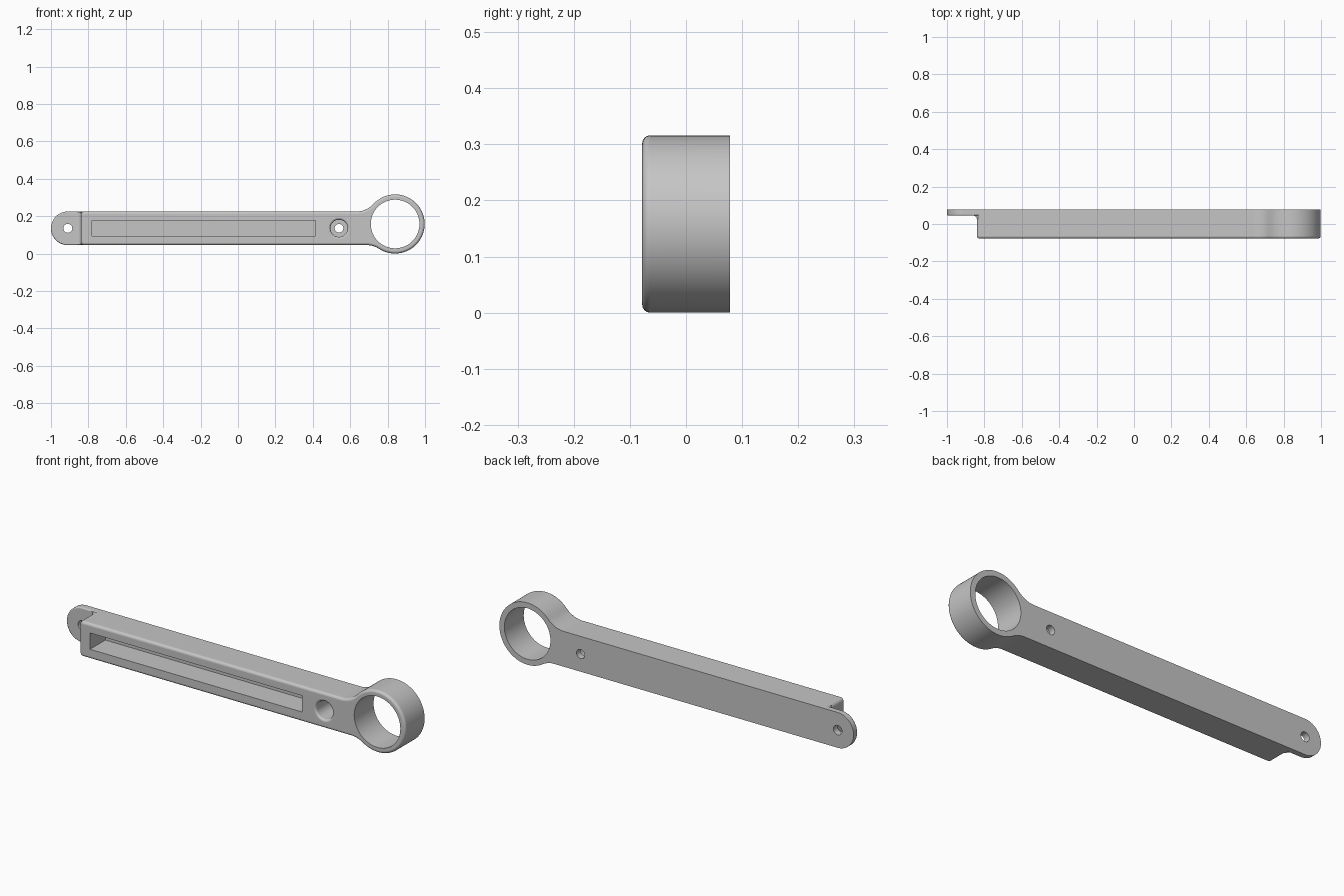
import bpy, bmesh
from math import sin, cos, pi, atan2, sqrt, radians

cube = bpy.data.objects.get("Cube")
if cube:
    bpy.data.objects.remove(cube, do_unlink=True)

FRONT, BACK, FLOOR = -0.078, 0.078, 0.045     # depth levels along y
LOW, HIGH, MID = 0.045, 0.225, 0.135          # bar edges and centre line
END = -0.84                                   # left end of the thick bar
RING_X, RING_Z, RING_R, BORE_R = 0.84, 0.158, 0.158, 0.13

grey = bpy.data.materials.new("plain grey")
grey.use_nodes = True
grey.diffuse_color = (0.56, 0.56, 0.56, 1)
grey.node_tree.nodes["Principled BSDF"].inputs["Base Color"].default_value = grey.diffuse_color


def arc(cx, cz, r, a, b, n):
    return [(cx + r * cos(a + (b - a) * i / n), cz + r * sin(a + (b - a) * i / n))
            for i in range(n + 1)]


def finish(name, bm):
    bmesh.ops.recalc_face_normals(bm, faces=bm.faces)
    mesh = bpy.data.meshes.new(name)
    bm.to_mesh(mesh)
    bm.free()
    mesh.materials.append(grey)
    obj = bpy.data.objects.new(name, mesh)
    bpy.context.collection.objects.link(obj)
    return obj


def prism(name, outline, start, end, round_front=0, upright=False):
    """Extrude an x-z outline along y, or an x-y outline along z if upright."""
    bm = bmesh.new()
    place = (lambda p, d: (p[0], p[1], d)) if upright else (lambda p, d: (p[0], d, p[1]))
    first = [bm.verts.new(place(p, start)) for p in outline]
    last = [bm.verts.new(place(p, end)) for p in outline]
    front = bm.faces.new(first)
    bm.faces.new(last)
    for i in range(len(outline)):
        j = (i + 1) % len(outline)
        bm.faces.new((first[i], first[j], last[j], last[i]))
    bmesh.ops.recalc_face_normals(bm, faces=bm.faces)
    if round_front:
        bmesh.ops.bevel(bm, geom=list(front.edges), offset=round_front, segments=4,
                        profile=0.5, affect='EDGES')
    return finish(name, bm)


def turned(name, cx, cz, profile, n=40):
    """Solid of revolution about a y-parallel axis from (radius, y) points."""
    bm = bmesh.new()
    loops = [[bm.verts.new((x, y, z)) for x, z in arc(cx, cz, r, 0, 2 * pi, n)[:-1]]
             for r, y in profile]
    bm.faces.new(loops[0])
    bm.faces.new(loops[-1])
    for a, b in zip(loops, loops[1:]):
        for i in range(n):
            j = (i + 1) % n
            bm.faces.new((a[i], a[j], b[j], b[i]))
    return finish(name, bm)


def combine(target, other, operation):
    other.hide_render = True
    mod = target.modifiers.new(other.name, 'BOOLEAN')
    mod.operation, mod.solver, mod.object = operation, 'EXACT', other
    bpy.context.view_layer.objects.active = target
    bpy.ops.object.modifier_apply(modifier=mod.name)
    bpy.data.objects.remove(other, do_unlink=True)


# Bar and ring outline with blended necks
def neck(edge, side, r=0.12):
    cz = edge + side * r
    dz = cz - RING_Z
    dx = sqrt((RING_R + r) ** 2 - dz ** 2)
    return RING_X - dx, cz, r, atan2(dz, -dx)


bx, bz, br, b_angle = neck(LOW, -1)
tx, tz, tr, t_angle = neck(HIGH, 1)
corner = 0.018
outline = arc(END + corner, LOW + corner, corner, pi, 1.5 * pi, 5)
outline += arc(bx, bz, br, pi / 2, b_angle + pi, 8)[:-1]
outline += arc(RING_X, RING_Z, RING_R, b_angle, t_angle, 56)
outline += arc(tx, tz, tr, t_angle - pi, -pi / 2, 10)[1:]
outline += arc(END + corner, HIGH - corner, corner, pi / 2, pi, 5)
arm = prism("lever_arm", outline, FRONT, BACK, 0.014)

# Thin rounded mounting tab and its inside fillet
tab = arc(-0.91, MID, 0.09, pi / 2, 1.5 * pi, 28) + [(-0.8, LOW), (-0.8, HIGH)]
combine(arm, prism("mounting_tab", tab, FLOOR, BACK, 0.007), 'UNION')
cove = arc(END - 0.02, FLOOR - 0.02, 0.02, pi / 2, 0, 6)
cove += [(END + 0.025, FLOOR - 0.02), (END + 0.025, FLOOR + 0.01), (END - 0.02, FLOOR + 0.01)]
combine(arm, prism("tab_fillet", cove, LOW + 0.004, HIGH - 0.004, upright=True), 'UNION')

# Ring bore, tab hole and long pocket
through = (FRONT - 0.1, BACK + 0.1)
combine(arm, turned("ring_bore", RING_X, RING_Z, [(BORE_R, y) for y in through], 72), 'DIFFERENCE')
combine(arm, turned("tab_hole", -0.91, MID, [(0.024, y) for y in through], 28), 'DIFFERENCE')
pocket = [(-0.78, 0.095), (0.415, 0.095), (0.415, 0.178), (-0.78, 0.178)]
combine(arm, prism("long_pocket", pocket, FRONT - 0.1, FLOOR), 'DIFFERENCE')

# Counterbored screw hole with a rounded rim
rim = 0.012
bore = [(0.058, FRONT - 0.05)]
bore += [(0.058 - rim * sin(t * pi / 8), FRONT + rim * (1 - cos(t * pi / 8))) for t in range(5)]
bore += [(0.046, FLOOR), (0.023, FLOOR), (0.023, BACK + 0.05)]
combine(arm, turned("screw_hole", 0.54, MID, bore), 'DIFFERENCE')

# Smooth curves, crisp edges
bpy.ops.object.select_all(action='DESELECT')
arm.select_set(True)
bpy.context.view_layer.objects.active = arm
bpy.ops.object.shade_smooth_by_angle(angle=radians(32))
weighted = arm.modifiers.new("even_shading", 'WEIGHTED_NORMAL')
weighted.keep_sharp = True
